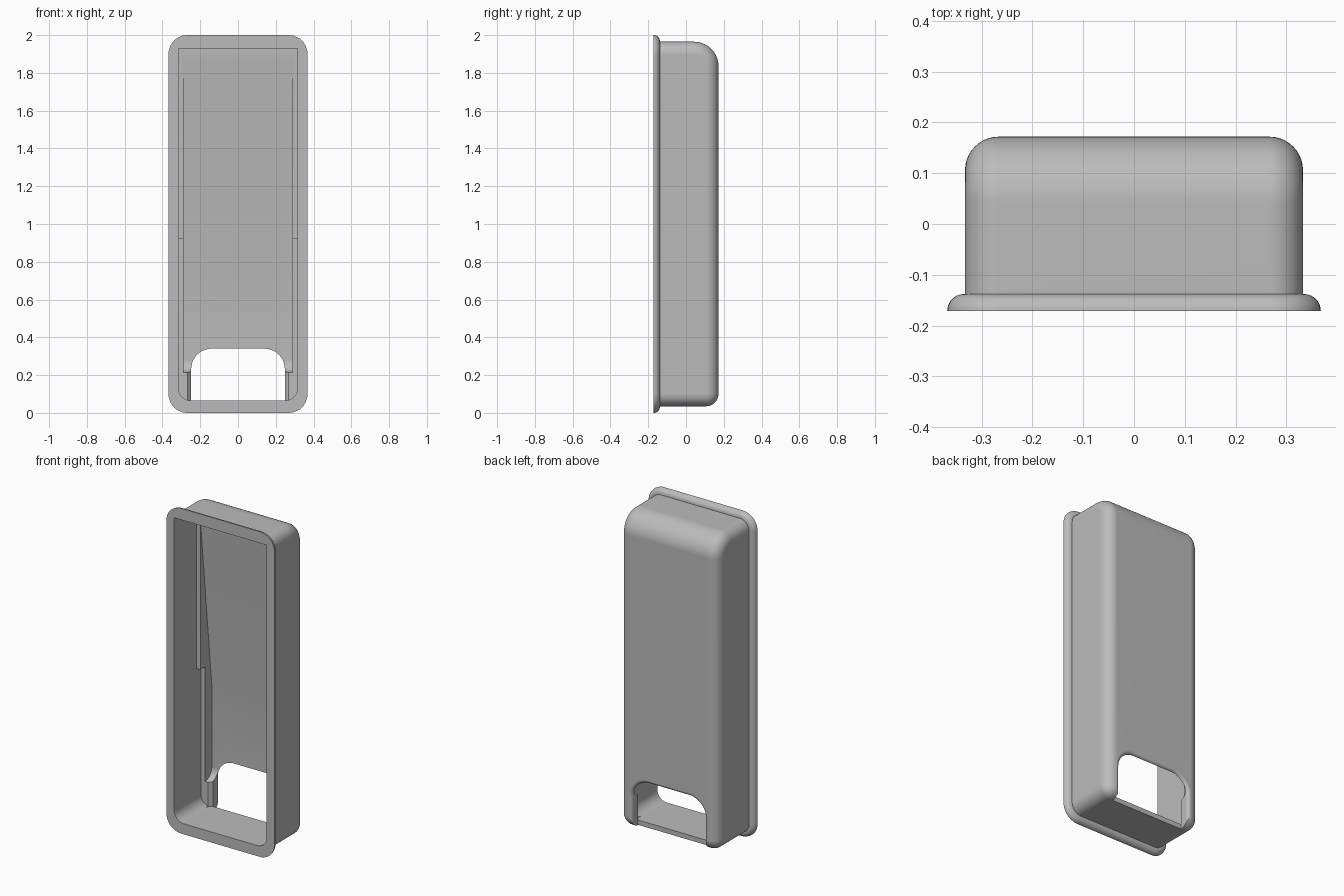
import bpy
import bmesh
from math import sin, cos, pi, radians

if "Cube" in bpy.data.objects:
    bpy.data.objects.remove(bpy.data.objects["Cube"], do_unlink=True)

grey = bpy.data.materials.new("plain grey")
grey.use_nodes = True
grey.diffuse_color = (0.5, 0.5, 0.5, 1)
grey.node_tree.nodes["Principled BSDF"].inputs["Base Color"].default_value = (0.5, 0.5, 0.5, 1)


def finish(name, bm):
    bmesh.ops.recalc_face_normals(bm, faces=bm.faces[:])
    mesh = bpy.data.meshes.new(name)
    bm.to_mesh(mesh)
    bm.free()
    mesh.materials.append(grey)
    ob = bpy.data.objects.new(name, mesh)
    bpy.context.collection.objects.link(ob)
    return ob


def outline(half, low, high, r_low, r_high, steps=10):
    """Rounded rectangle in x and z, with separate bottom and top radii."""
    pts = []
    corners = ((1, high, r_high, 0), (-1, high, r_high, 1), (-1, low, r_low, 2), (1, low, r_low, 3))
    for side, z, r, quarter in corners:
        cz = z - r if quarter < 2 else z + r
        for i in range(steps + 1 if r else 1):
            a = (quarter + i / steps) * pi / 2
            pts.append((side * (half - r) + r * cos(a), cz + r * sin(a)))
    return pts


def skin(name, rings):
    """Closed solid through rings of equal point count."""
    bm = bmesh.new()
    loops = [[bm.verts.new(p) for p in ring] for ring in rings]
    for a, b in zip(loops, loops[1:]):
        for i in range(len(a)):
            j = (i + 1) % len(a)
            bm.faces.new((a[i], a[j], b[j], b[i]))
    bm.faces.new(loops[0])
    bm.faces.new(loops[-1])
    return finish(name, bm)


def loft(name, sections):
    return skin(name, [[(x, y, z) for x, z in pts] for y, pts in sections])


def combine(target, other, operation):
    mod = target.modifiers.new(operation.lower(), "BOOLEAN")
    mod.object, mod.operation, mod.solver = other, operation, "EXACT"
    bpy.ops.object.select_all(action="DESELECT")
    bpy.context.view_layer.objects.active = target
    target.select_set(True)
    bpy.ops.object.modifier_apply(modifier=mod.name)
    bpy.data.objects.remove(other, do_unlink=True)


# Body: box with a large top-back round and a smaller round elsewhere
HALF, BACK, FRONT = 0.333, 0.172, -0.15
bm = bmesh.new()
bmesh.ops.create_cube(bm, size=1)
for v in bm.verts:
    v.co = (v.co.x * 2 * HALF, BACK if v.co.y > 0 else FRONT, 1.965 if v.co.z > 0 else 0.035)
top_back = [e for e in bm.edges if all(v.co.y > 0 and v.co.z > 1 for v in e.verts)]
bmesh.ops.bevel(bm, geom=top_back, offset=0.13, segments=14, profile=0.5, affect="EDGES")


def rounded(e):
    a, b = (v.co for v in e.verts)
    if max(a.y, b.y) < FRONT + 0.01:
        return False
    along_side = abs(a.x - b.x) < 0.01
    return along_side or (min(a.y, b.y) > 0.1 and max(a.z, b.z) < 0.1)


bmesh.ops.bevel(bm, geom=[e for e in bm.edges if rounded(e)], offset=0.066,
                segments=10, profile=0.5, affect="EDGES")
shell = finish("shell", bm)

# Flange: quarter-round rim round the open front
ROUND = 0.033
sections = []
for i in range(9):
    a = i / 8 * pi / 2
    d = ROUND * (1 - cos(a))
    sections.append((-0.171 + ROUND * sin(a), outline(0.368 - d, d, 2 - d, 0.1 - d, 0.1 - d)))
combine(shell, loft("flange", sections), "UNION")

# Main cavity, with a deeper step in the lower half
for name, depth, top in (("cavity", 0.045, 1.93), ("lower_cavity", 0.09, 0.92)):
    ring = outline(0.315, 0.065, top, 0.065, 0)
    combine(shell, loft(name, [(-0.3, ring), (depth, ring)]), "DIFFERENCE")

# Narrower pocket: sloping floor, flat lower floor, curved end
side = [(0, 1.85), (0.045, 1.85), (0.157, 0.78)]
for i in range(9):
    a = i / 8 * pi / 2
    side.append((0.092 + 0.065 * cos(a), 0.28 - 0.065 * sin(a)))
side.append((0, 0.215))
combine(shell, skin("pocket", [[(x, y, z) for y, z in side] for x in (-0.288, 0.288)]), "DIFFERENCE")

# Arched opening in the back, rounded over on both faces
sections = []


def arch(y, grow, low):
    sections.append((y, outline(0.248 + grow, low, 0.34 + grow, 0, 0.11 + grow)))


SOFT = 0.02
arch(0.07, SOFT, 0.065)
for i in range(7):
    a = i / 6 * pi / 2
    arch(0.09 + SOFT * sin(a), SOFT * (1 - sin(a)) if i == 0 else SOFT * (1 - cos(pi / 2 - a)), 0.065)
arch(0.1101, 0, -0.05)
for i in range(7):
    a = i / 6 * pi / 2
    arch(BACK - SOFT + SOFT * sin(a), SOFT * (1 - cos(a)), -0.05)
arch(0.2, SOFT, -0.05)
combine(shell, loft("opening", sections), "DIFFERENCE")

# Smooth rounds, crisp edges
bpy.ops.object.shade_smooth_by_angle(angle=radians(30))
weighted = shell.modifiers.new("even_shading", "WEIGHTED_NORMAL")
weighted.keep_sharp = True
